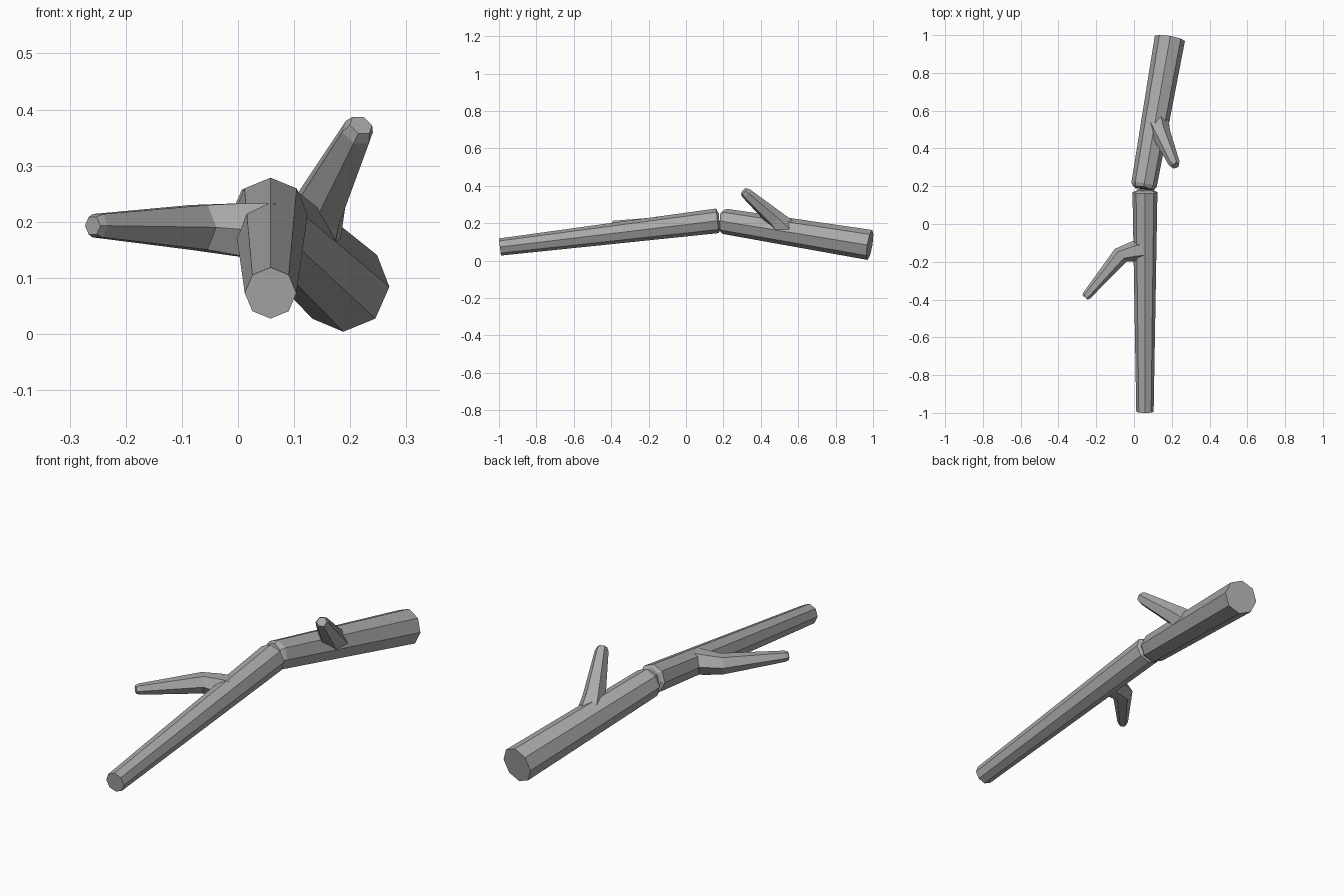
import bpy, bmesh, math
from mathutils import Vector

cube = bpy.data.objects.get("Cube")
if cube:
    bpy.data.objects.remove(cube, do_unlink=True)

bark = bpy.data.materials.new("grey_bark")
bark.use_nodes = True
grey = (0.4, 0.4, 0.4, 1)
bark.diffuse_color = grey
bark.node_tree.nodes["Principled BSDF"].inputs["Base Color"].default_value = grey


def ring(bm, centre, axis, radius, sides, jag=0, turn=0):
    """Ring of vertices across the axis, its first corner pointing up."""
    side = axis.cross(Vector((0, 0, 1))).normalized()
    up = side.cross(axis).normalized()
    verts = []
    for i in range(sides):
        a = math.tau * i / sides + turn
        offset = (up * math.cos(a) + side * math.sin(a)) * radius
        verts.append(bm.verts.new(centre + offset + axis * jag * (i % 2)))
    return verts


def limb(name, stations, sides, jag=0, turn=0):
    """Faceted tube through (point, radius) stations; jag roughens the last ring."""
    bm = bmesh.new()
    pts = [Vector(p) for p, r in stations]
    rings = []
    for i, (p, r) in enumerate(stations):
        axis = (pts[min(i + 1, len(pts) - 1)] - pts[max(i - 1, 0)]).normalized()
        last = i == len(pts) - 1
        rings.append(ring(bm, pts[i], axis, r, sides, jag if last else 0, turn))
    for a, b in zip(rings, rings[1:]):
        for i in range(sides):
            j = (i + 1) % sides
            bm.faces.new((a[i], a[j], b[j], b[i]))
    bm.faces.new(rings[0])
    # fan cap, so that a jagged end still closes cleanly
    if jag:
        tip = bm.verts.new(sum((v.co for v in rings[-1]), Vector()) / sides)
        for i in range(sides):
            bm.faces.new((rings[-1][i], rings[-1][(i + 1) % sides], tip))
    else:
        bm.faces.new(rings[-1])
    bmesh.ops.recalc_face_normals(bm, faces=bm.faces)
    mesh = bpy.data.meshes.new(name)
    bm.to_mesh(mesh)
    bm.free()
    mesh.materials.append(bark)
    obj = bpy.data.objects.new(name, mesh)
    bpy.context.collection.objects.link(obj)
    return obj


# Two halves of the snapped branch, each running towards the break
limb("front_branch", [((0.058, -0.995, 0.073), 0.046),
                      ((0.058, 0.168, 0.213), 0.066),
                      ((0.058, 0.175, 0.214), 0.05)], 8, jag=0.006)
limb("back_branch", [((0.19, 0.983, 0.084), 0.081),
                     ((0.053, 0.207, 0.21), 0.068),
                     ((0.05, 0.192, 0.212), 0.057)], 8, jag=0.006)

# Twigs, flared where they leave the branch
limb("right_twig", [((0.06, -0.135, 0.182), 0.058),
                    ((0.0, -0.145, 0.186), 0.054),
                    ((-0.07, -0.165, 0.19), 0.046),
                    ((-0.25, -0.378, 0.193), 0.024),
                    ((-0.259, -0.389, 0.193), 0.018)], 6, turn=math.pi / 6)
limb("upper_twig", [((0.12, 0.54, 0.16), 0.066),
                    ((0.145, 0.475, 0.225), 0.05),
                    ((0.213, 0.322, 0.36), 0.03),
                    ((0.219, 0.309, 0.372), 0.022)], 6, turn=math.pi / 6)
